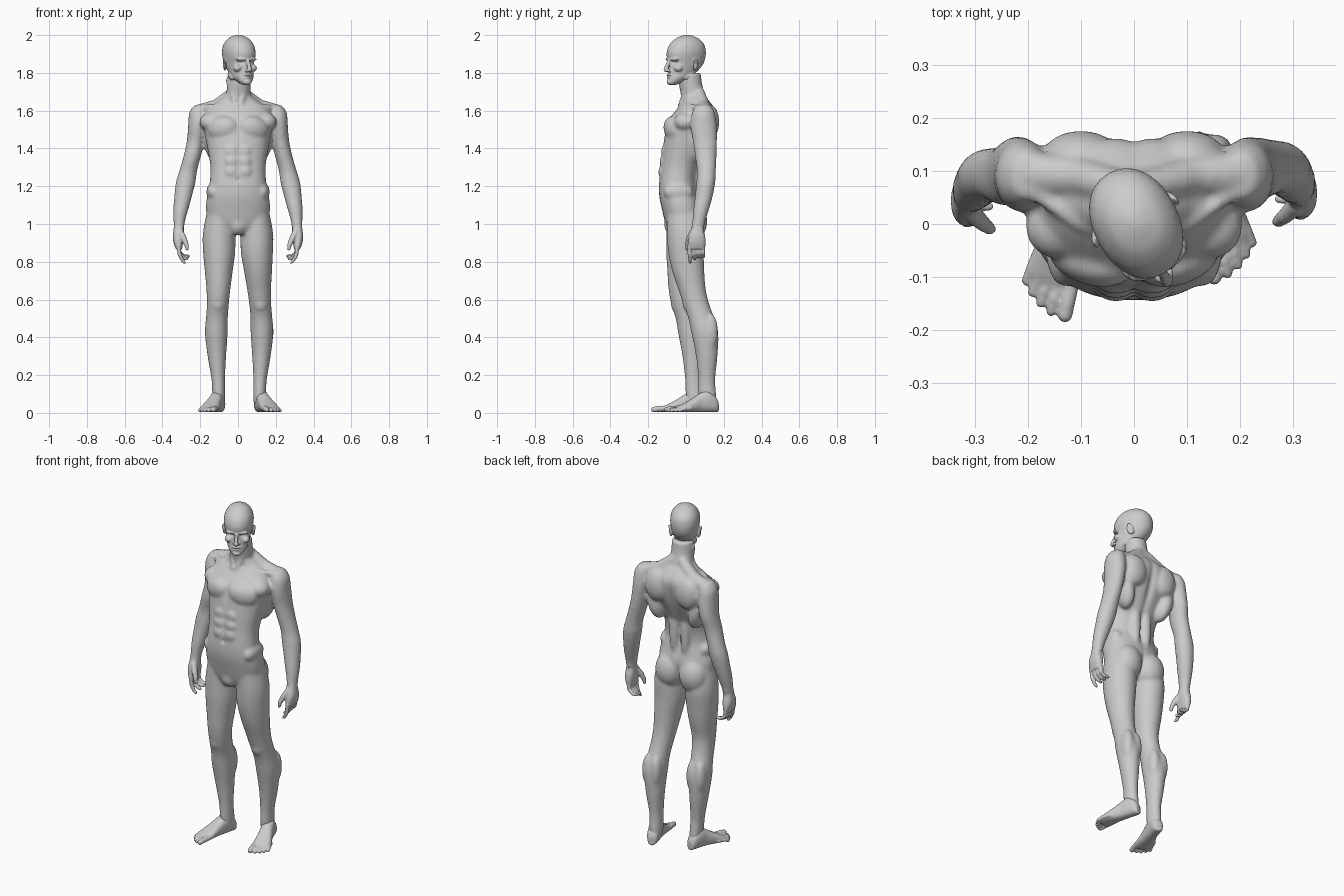
import bpy, bmesh, math
from mathutils import Vector, Matrix

X, Y, Z = Vector((1, 0, 0)), Vector((0, 1, 0)), Vector((0, 0, 1))


def skin(bm, loops):
    """Quads between successive vertex loops, with both ends capped."""
    n = len(loops[0])
    for a, b in zip(loops, loops[1:]):
        for j in range(n):
            k = (j + 1) % n
            bm.faces.new((a[j], a[k], b[k], b[j]))
    bm.faces.new(loops[0][::-1])
    bm.faces.new(loops[-1])


def loft(bm, secs, u=X, v=Y, power=2.0, seg=28, steps=4):
    """Closed skin through rings (x, y, z, ru, rv), smoothed with Catmull-Rom."""
    s = [secs[0]] + list(secs) + [secs[-1]]
    loops = []
    for i in range(1, len(s) - 2):
        for step in range(steps + (i == len(s) - 3)):
            t = step / steps
            x, y, z, ru, rv = [0.5 * (2 * b + (c - a) * t + (2 * a - 5 * b + 4 * c - d) * t * t
                                      + (3 * b - a - 3 * c + d) * t ** 3)
                               for a, b, c, d in zip(s[i - 1], s[i], s[i + 1], s[i + 2])]
            loop = []
            for j in range(seg):
                a = 2 * math.pi * j / seg
                c, n = math.cos(a), math.sin(a)
                c = math.copysign(abs(c) ** (2 / power), c)
                n = math.copysign(abs(n) ** (2 / power), n)
                loop.append(bm.verts.new(Vector((x, y, z)) + u * ru * c + v * rv * n))
            loops.append(loop)
    skin(bm, loops)


def unit_ball(seg, rows):
    return [[Vector((math.sin(p) * math.cos(2 * math.pi * j / seg),
                     math.sin(p) * math.sin(2 * math.pi * j / seg), math.cos(p))) for j in range(seg)]
            for p in [math.pi * (i + .3) / (rows - .4) for i in range(rows)]]


FINE, COARSE = unit_ball(20, 12), unit_ball(10, 6)


def blob(bm, c, r, rot=(0, 0, 0), ball=FINE):
    m = Matrix.Translation(c)
    for ang, ax in zip(rot, 'XYZ'):
        m = m @ Matrix.Rotation(math.radians(ang), 4, ax)
    m = m @ Matrix.Diagonal((*r, 1))
    skin(bm, [[bm.verts.new(m @ p) for p in row] for row in ball])


def pair(bm, c, r, rot=(0, 0, 0)):
    for s in (-1, 1):
        blob(bm, (s * c[0], c[1], c[2]), r, (rot[0], s * rot[1], s * rot[2]))


def chain(bm, pts, r0, r1):
    """Rounded tapering tube along a polyline."""
    pts = [Vector(p) for p in pts]
    n = len(pts) - 1
    for i in range(n):
        for k in range(7):
            t = k / 6
            r = r0 + (r1 - r0) * (i + t) / n
            blob(bm, pts[i].lerp(pts[i + 1], t), (r, r, r), ball=COARSE)


def finish(name, bm, voxel, smooth, dents=()):
    """Fuse the forms into one skin, smooth it, press in the dents."""
    me = bpy.data.meshes.new(name)
    bm.to_mesh(me)
    bm.free()
    ob = bpy.data.objects.new(name, me)
    bpy.context.collection.objects.link(ob)
    m = ob.modifiers.new("fuse", 'REMESH')
    m.mode, m.voxel_size = 'VOXEL', voxel
    m = ob.modifiers.new("soften", 'SMOOTH')
    m.factor, m.iterations = 0.5, smooth
    dg = bpy.context.evaluated_depsgraph_get()
    new = bpy.data.meshes.new_from_object(ob.evaluated_get(dg))
    ob.modifiers.clear()
    ob.data = new
    for vert in new.vertices if dents else ():
        x, y, z = vert.co
        for c, r, push in dents:
            if abs(x - c[0]) < 2.5 * r[0] and abs(z - c[2]) < 2.5 * r[2]:
                q = ((x - c[0]) / r[0]) ** 2 + ((y - c[1]) / r[1]) ** 2 + ((z - c[2]) / r[2]) ** 2
                vert.co += Vector(push) * math.exp(-q)
    new.polygons.foreach_set("use_smooth", [True] * len(new.polygons))
    return ob


# Trunk: z, front y, back y, half width
body = bmesh.new()
trunk = [(.945, -.085, .03, .06), (1.0, -.108, .075, .15), (1.08, -.128, .085, .17),
         (1.15, -.142, .07, .163), (1.22, -.143, .055, .15), (1.3, -.133, .065, .146),
         (1.38, -.125, .1, .158), (1.46, -.115, .138, .173), (1.54, -.098, .16, .185),
         (1.6, -.055, .16, .17), (1.645, -.02, .13, .115), (1.68, -.022, .1, .07)]
loft(body, [(0, (f + b) / 2, z, w, (b - f) / 2) for z, f, b, w in trunk], power=2.3)
# Neck, shoulder slope and collar bones
loft(body, [(0, .065, 1.58, .075, .075), (0, .045, 1.66, .067, .068),
            (.004, .026, 1.73, .062, .062), (.006, .018, 1.8, .06, .06)])
for s in (-1, 1):
    chain(body, [(s * .03, .07, 1.69), (s * .11, .09, 1.622), (s * .2, .095, 1.59)], .034, .046)
    chain(body, [(s * .02, -.025, 1.625), (s * .1, .0, 1.625), (s * .19, .06, 1.615)], .014, .016)
    chain(body, [(s * .012, -.03, 1.63), (s * .055, .01, 1.76)], .014, .014)
# Muscle forms: chest, flank, shoulder blade, lower back, buttock, belly
pair(body, (.083, -.07, 1.505), (.082, .045, .064), (0, 15, 18))
pair(body, (.145, -.005, 1.54), (.06, .06, .05))
pair(body, (.135, .075, 1.43), (.047, .07, .11), (0, 12, 0))
pair(body, (.1, .13, 1.54), (.072, .046, .09))
pair(body, (.035, .06, 1.27), (.03, .022, .16))
pair(body, (.078, .04, 1.015), (.082, .073, .1))
for z, y in ((1.385, -.118), (1.33, -.126), (1.275, -.132)):
    pair(body, (.034, y, z), (.034, .014, .03))
pair(body, (.13, -.04, 1.17), (.038, .08, .05))
blob(body, (0, -.07, 1.0), (.05, .046, .06))

# Legs: z, x, half width, half depth, y of the two legs (forward one, rear one)
leg = [(1.06, .092, .074, .09, -.012, -.012), (.95, .1, .086, .098, -.006, -.003),
       (.85, .1, .085, .094, -.01, .0), (.75, .102, .074, .085, -.014, .012),
       (.65, .104, .063, .072, -.02, .033), (.57, .107, .058, .069, -.008, .056),
       (.5, .112, .058, .069, .014, .081), (.42, .115, .06, .071, .03, .1),
       (.3, .112, .049, .057, .038, .11), (.18, .105, .036, .045, .04, .11),
       (.1, .102, .034, .047, .045, .113), (.05, .1, .03, .043, .05, .12)]
for s in (-1, 1):
    dx = .012 * s if s > 0 else 0
    loft(body, [(s * x + dx * min(1, max(0, (.85 - z) / .3)), yr if s > 0 else yl, z, w, d)
                for z, x, w, d, yl, yr in leg])
    # Kneecap and calf
    blob(body, (s * .107 + dx, -.062 if s < 0 else .0, .58), (.032, .018, .04))
    for o in (-.025, .028):
        blob(body, (s * .115 + dx + o, .06 if s < 0 else .13, .43), (.033, .04, .095))

# Arms: z, x, y, half width, half depth
arm = [(1.63, .2, .092, .03, .04), (1.59, .208, .092, .05, .06), (1.52, .213, .093, .051, .07),
       (1.44, .224, .1, .047, .064), (1.36, .242, .105, .046, .057), (1.28, .264, .108, .047, .05),
       (1.22, .277, .105, .052, .05), (1.15, .29, .095, .047, .047), (1.08, .302, .081, .04, .042),
       (1.02, .31, .069, .031, .035), (.97, .313, .061, .027, .033)]
for s in (-1, 1):
    loft(body, [(s * x, y - (.014 if s < 0 and z < 1.4 else 0), z, w, d) for z, x, y, w, d in arm])
finish("body", body, .0085, 7, [
    ((0, .15, 1.46), (.02, .08, .15), (0, -.014, 0)),
    ((0, .06, 1.25), (.016, .05, .12), (0, -.008, 0)),
    ((0, -.11, 1.51), (.012, .05, .06), (0, .008, 0)),
    ((0, -.14, 1.33), (.01, .03, .09), (0, .005, 0)),
    ((0, -.145, 1.235), (.009, .03, .011), (0, .012, 0)),
    ((0, .1, 1.0), (.012, .07, .07), (0, -.015, 0))])

# Hands: palm, four curled fingers and a thumb
for s, side in ((-1, "left"), (1, "right")):
    bm = bmesh.new()
    dy = -.014 if s < 0 else 0
    P = lambda x, y, z: (s * x, y + dy, z)
    loft(bm, [(*P(.312, .065, 1.01), .025, .029), (*P(.314, .06, .97), .027, .033),
              (*P(.316, .058, .935), .029, .043), (*P(.316, .057, .9), .025, .047),
              (*P(.313, .056, .868), .017, .044)], power=2.4)
    for y, c in ((.019, 0), (.044, .012), (.068, .018), (.091, .022)):
        chain(bm, [P(.315, y, .885), P(.309, y, .838 + c * .4), P(.297 - c * .5, y + .002, .812 + c * .8),
                   P(.284 - c, y + .003, .797 + c * 1.5)], .0125, .0085)
    chain(bm, [P(.306, .035, .955), P(.286, .016, .922), P(.273, .006, .89), P(.269, .004, .868)], .019, .0095)
    finish(side + "_hand", bm, .0045, 3)

# Feet: heel to ball loft, then five toes
for s, side, heel, aim in ((-1, "left", (-.092, .1), (-.07, -.25)),
                           (1, "right", (.108, .17), (.075, -.25))):
    bm = bmesh.new()
    f = Vector((*aim, 0)).normalized()
    out = Vector((-f.y, f.x, 0)) * s
    h = Vector((*heel, 0))
    shape = [(.0, .018, .05, 0), (.018, .031, .085, 0), (.06, .036, .115, 0), (.1, .037, .1, 0),
             (.14, .042, .075, .003), (.18, .048, .052, .004), (.212, .049, .036, .003), (.23, .042, .026, 0)]
    loft(bm, [(*(h + f * d + out * o + Z * (t / 2 + .004)), w, t / 2) for d, w, t, o in shape],
         u=out, v=Z, power=2.4)
    for o, tip, r in ((-.034, .272, .0155), (-.009, .272, .0105), (.012, .262, .0105),
                      (.031, .247, .0105), (.047, .229, .0105)):
        base, end = h + f * (tip - .065) + out * o * .95, h + f * tip + out * o * 1.08
        chain(bm, [base + Z * .024, base.lerp(end, .6) + Z * .022, end + Z * (r + .002)], r, r * .95)
    finish(side + "_foot", bm, .0048, 3)

# Head, modelled facing front and then turned: z, front y, back y, half width
head = bmesh.new()
skull = [(1.737, -.098, -.06, .018), (1.75, -.106, -.03, .034), (1.775, -.104, .015, .053),
         (1.8, -.1, .05, .06), (1.83, -.097, .082, .067), (1.857, -.097, .1, .073),
         (1.885, -.106, .108, .078), (1.915, -.105, .109, .08), (1.95, -.09, .1, .073),
         (1.98, -.058, .072, .053), (1.995, -.026, .04, .028), (2.001, -.005, .018, .01)]
loft(head, [(0, (f + b) / 2, z, w, (b - f) / 2) for z, f, b, w in skull], power=2.15)
# Nose, brow, cheekbones, lips, chin, jaw and ears
chain(head, [(0, -.102, 1.866), (0, -.112, 1.84), (0, -.121, 1.816)], .009, .0125)
pair(head, (.011, -.108, 1.812), (.009, .011, .008))
pair(head, (.033, -.09, 1.872), (.031, .013, .009), (0, 0, 20))
pair(head, (.045, -.068, 1.825), (.023, .026, .02))
blob(head, (0, -.1, 1.788), (.025, .012, .007))
blob(head, (0, -.099, 1.776), (.022, .012, .007))
blob(head, (0, -.096, 1.752), (.023, .016, .016))
pair(head, (.047, -.005, 1.785), (.016, .035, .022), (25, 0, 0))
pair(head, (.08, .014, 1.843), (.008, .02, .034), (12, 12, 25))
turned = finish("head", head, .0042, 3, [(c, r, p) for s in (-1, 1) for c, r, p in (
    ((s * .031, -.09, 1.855), (.017, .03, .01), (0, .011, 0)),
    ((s * .012, -.11, 1.782), (.018, .02, .0035), (0, .003, 0)),
    ((s * .09, .006, 1.845), (.01, .009, .015), (-.007 * s, 0, 0)))])
turned.rotation_euler.z = math.radians(28)
turned.location.x = .005
